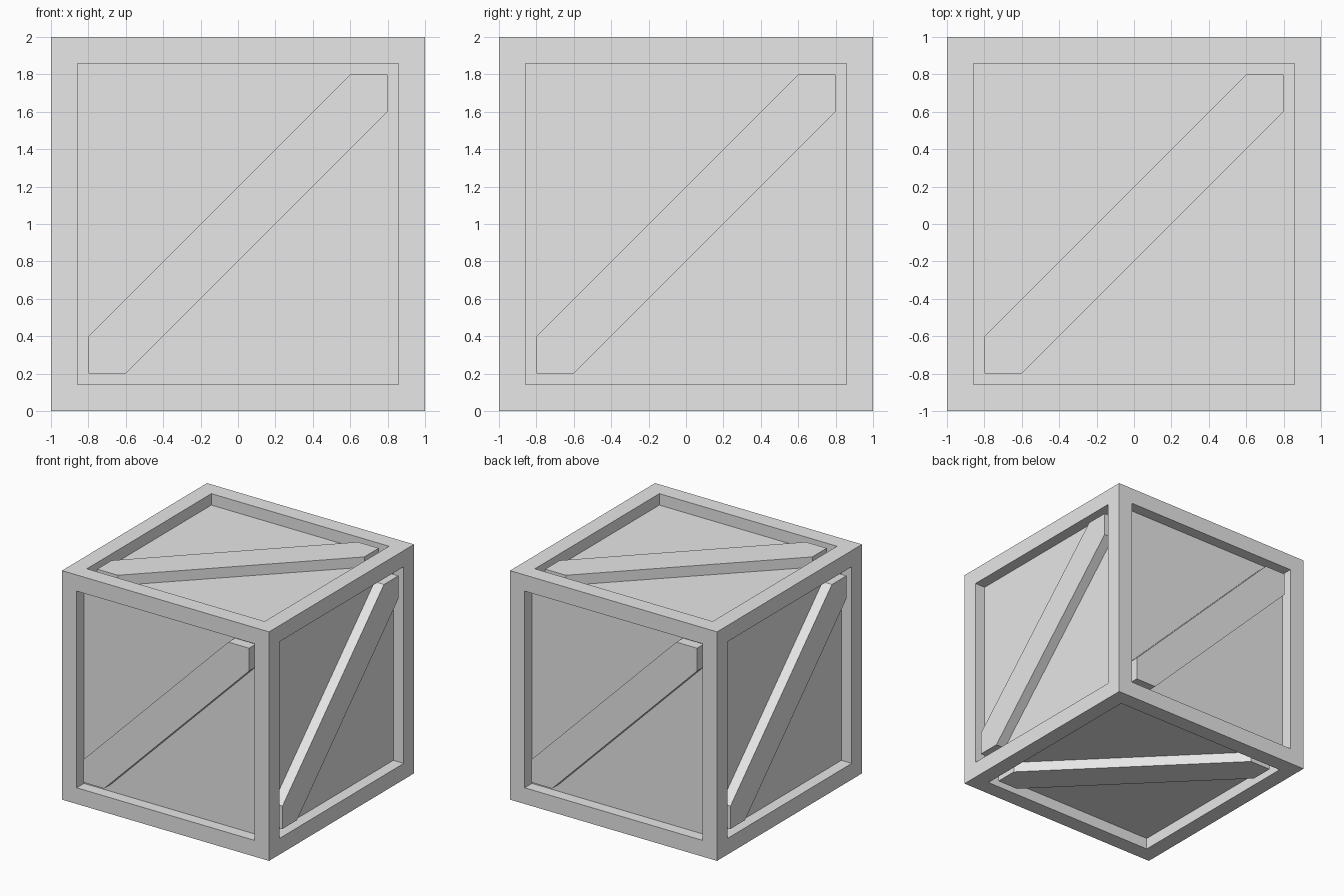
import bpy
import bmesh
from math import pi
from mathutils import Matrix, Vector

cube = bpy.data.objects.get("Cube")
if cube:
    bpy.data.objects.remove(cube, do_unlink=True)

HALF = 1.0       # half the crate size
OPEN = 0.8       # half the panel opening
PANEL = 0.9      # panel distance from the centre
BRACE = 0.99     # brace face distance from the centre
CUT = 0.6        # where the brace edges meet the opening

grey = bpy.data.materials.new("light_grey")
grey.use_nodes = True
colour = (0.8, 0.8, 0.8, 1)
grey.diffuse_color = colour
grey.node_tree.nodes["Principled BSDF"].inputs["Base Color"].default_value = colour


def finish(bm, name):
    mesh = bpy.data.meshes.new(name)
    bm.to_mesh(mesh)
    bm.free()
    mesh.materials.append(grey)
    obj = bpy.data.objects.new(name, mesh)
    obj.location.z = HALF
    bpy.context.collection.objects.link(obj)
    return obj


# Crate body: a cube with a sunken panel on every side
bm = bmesh.new()
bmesh.ops.create_cube(bm, size=2 * HALF)
sides = bm.faces[:]
bmesh.ops.inset_individual(bm, faces=sides, thickness=HALF - OPEN)
panels = bmesh.ops.extrude_discrete_faces(bm, faces=sides)["faces"]
for panel in panels:
    panel.normal_update()
    bmesh.ops.translate(bm, verts=panel.verts, vec=panel.normal * (PANEL - HALF))
bmesh.ops.recalc_face_normals(bm, faces=bm.faces)
finish(bm, "crate_body")

# Diagonal braces: one mitred plank turned onto each side
outline = [(-OPEN, -OPEN), (-CUT, -OPEN), (OPEN, CUT),
           (OPEN, OPEN), (CUT, OPEN), (-OPEN, CUT * -1)]
turns = {
    "front": Matrix(),
    "left": Matrix.Rotation(pi / 2, 3, "Z"),
    "back": Matrix.Rotation(pi, 3, "Z"),
    "right": Matrix.Rotation(-pi / 2, 3, "Z"),
    "top": Matrix.Rotation(-pi / 2, 3, "X"),
    "bottom": Matrix.Rotation(pi / 2, 3, "X"),
}
for side, turn in turns.items():
    bm = bmesh.new()
    turn = turn.to_3x3()
    face = bm.faces.new([bm.verts.new(turn @ Vector((x, -PANEL, z))) for x, z in outline])
    new = bmesh.ops.extrude_face_region(bm, geom=[face])["geom"]
    verts = [v for v in new if isinstance(v, bmesh.types.BMVert)]
    bmesh.ops.translate(bm, verts=verts, vec=turn @ Vector((0, PANEL - BRACE, 0)))
    bmesh.ops.recalc_face_normals(bm, faces=bm.faces)
    finish(bm, side + "_brace")
